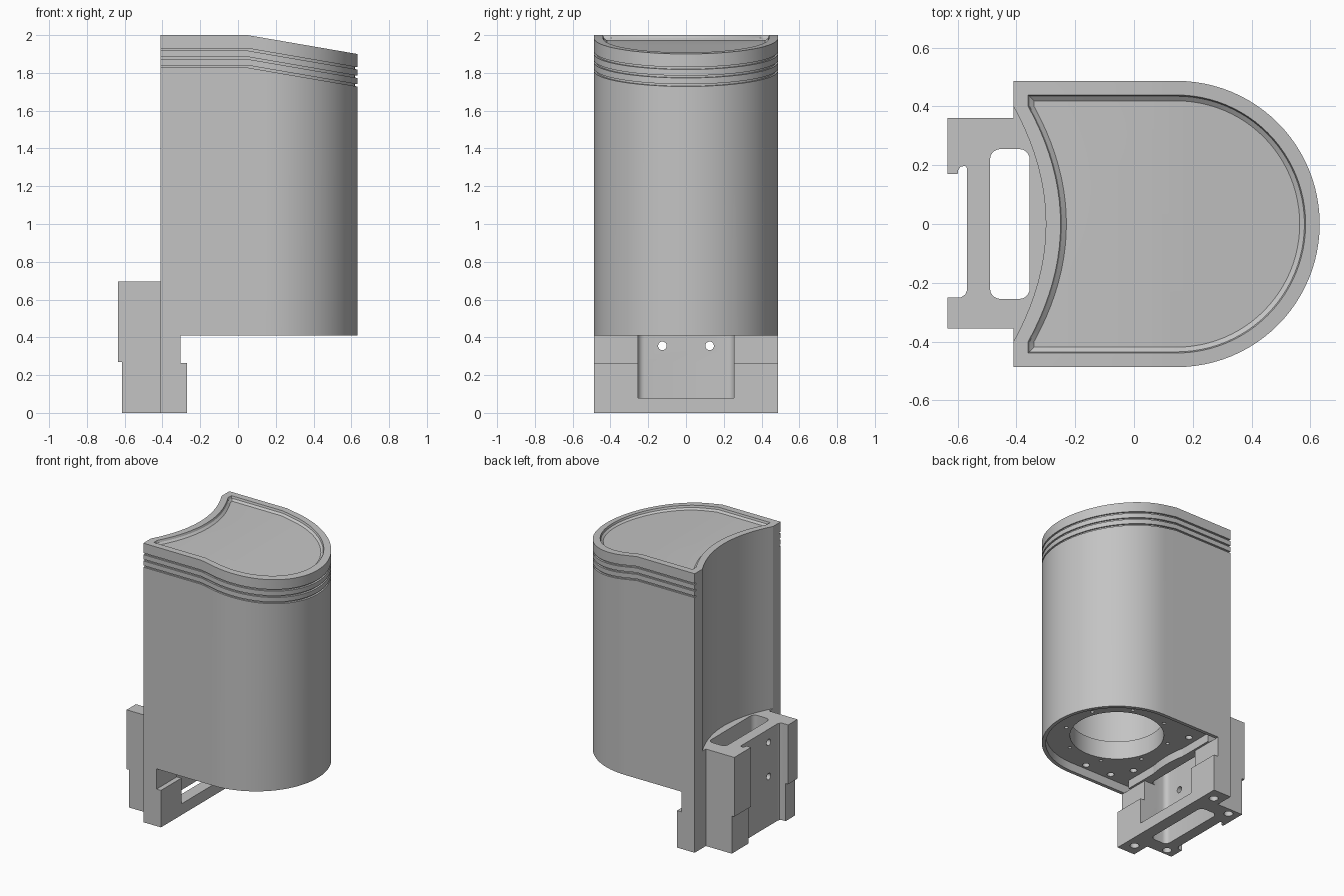
import bpy, bmesh, math
from mathutils import Matrix, Vector

cube = bpy.data.objects.get("Cube")
if cube:
    bpy.data.objects.remove(cube, do_unlink=True)

grey = bpy.data.materials.new("plain grey")
grey.use_nodes = True
colour = (0.55, 0.55, 0.55, 1)
grey.diffuse_color = colour
grey.node_tree.nodes["Principled BSDF"].inputs["Base Color"].default_value = colour

R, CX, FOLD, BACK = 0.487, 0.145, 0.05, -0.41
ARC, CURVE = 48, 20


def finish(bm, name):
    bmesh.ops.recalc_face_normals(bm, faces=bm.faces)
    mesh = bpy.data.meshes.new(name)
    bm.to_mesh(mesh)
    bm.free()
    mesh.materials.append(grey)
    obj = bpy.data.objects.new(name, mesh)
    bpy.context.collection.objects.link(obj)
    return obj


def box(name, lo, hi, round_z=0):
    bm = bmesh.new()
    lo, hi = Vector(lo), Vector(hi)
    size = hi - lo
    bmesh.ops.create_cube(bm, size=1, matrix=Matrix.Translation((lo + hi) / 2)
                          @ Matrix.Diagonal((*size, 1)))
    if round_z:
        upright = [e for e in bm.edges
                   if abs(e.verts[0].co.z - e.verts[1].co.z) > size.z / 2]
        bmesh.ops.bevel(bm, geom=upright, offset=round_z, segments=5,
                        affect='EDGES', profile=0.5)
    return finish(bm, name)


def cylinder(name, centre, radius, depth, axis='Z', sides=16):
    bm = bmesh.new()
    turn = Matrix.Rotation(math.pi / 2, 4, 'Y') if axis == 'X' else Matrix()
    bmesh.ops.create_cone(bm, cap_ends=True, segments=sides, radius1=radius,
                          radius2=radius, depth=depth,
                          matrix=Matrix.Translation(centre) @ turn)
    return finish(bm, name)


def prism(name, points, z0, z1):
    bm = bmesh.new()
    face = bm.faces.new([bm.verts.new((x, y, z0)) for x, y in points])
    out = bmesh.ops.extrude_face_region(bm, geom=[face])
    for v in out["geom"]:
        if isinstance(v, bmesh.types.BMVert):
            v.co.z = z1
    return finish(bm, name)


def cut(obj, cutters):
    bpy.context.view_layer.objects.active = obj
    for c in cutters:
        c.hide_render = True
        mod = obj.modifiers.new("cut", 'BOOLEAN')
        mod.operation, mod.solver, mod.object = 'DIFFERENCE', 'EXACT', c
        bpy.ops.object.modifier_apply(modifier=mod.name)


def top(x):
    return 2 - max(0, x - FOLD) * 0.1 / (R + CX - FOLD)


# D-shaped outline with a scooped back
def outline(inset, back):
    y, xb = R - inset, BACK + back
    pts = [(xb, -y), (FOLD, -y)]
    for i in range(ARC + 1):
        a = math.pi * (i / ARC - 0.5)
        pts.append((CX + y * math.cos(a), y * math.sin(a)))
    pts += [(FOLD, y), (xb, y)]
    for i in range(CURVE + 1):
        t = 1 - 2 * i / CURVE
        pts.append((xb + 0.11 * (1 - t * t), 0.4 * t))
    return pts


# Body: stacked rings from the recessed underside to the dished top
bm = bmesh.new()
rings = []


def ring(inset, back, height):
    rings.append([bm.verts.new((x, y, height(x))) for x, y in outline(inset, back)])


ring(0.025, 0.025, lambda x: 0.47)
ring(0.025, 0.025, lambda x: 0.41)
ring(0, 0, lambda x: 0.41)
for drop in (0.16, 0.115, 0.07):
    for inset, extra in ((0, 0.012), (0.012, 0.012), (0.012, 0), (0, 0)):
        ring(inset, 0, lambda x: top(x) - drop - extra)
ring(0, 0, top)
ring(0.048, 0.05, top)
ring(0.052, 0.055, lambda x: top(x) - 0.015)
ring(0.068, 0.07, lambda x: top(x) - 0.027)
n = len(rings[0])
for a, b in zip(rings, rings[1:]):
    for i in range(n):
        j = (i + 1) % n
        bm.faces.new((a[i], a[j], b[j], b[i]))
bm.faces.new(rings[0][::-1])
last, far = rings[-1], ARC + 3
bm.faces.new(last[1:far + 1])
bm.faces.new(last[far:] + last[:2])
body = finish(bm, "body_shell")

# Bore, inner cavity and bolt holes in the underside
cutters = [cylinder("bore", (CX, 0, 0.5), 0.305, 0.3, sides=64),
           cylinder("cavity", (CX, 0, 1.2), 0.36, 1.2, sides=64)]
for i in range(8):
    a = math.pi * (i + 0.5) / 4
    cutters.append(cylinder("ring_hole", (CX + 0.345 * math.cos(a),
                                          0.345 * math.sin(a), 0.47), 0.012, 0.1))
for x, y in ((0.05, 0.425), (-0.15, 0.415), (-0.23, 0.28)):
    for s in (-1, 1):
        cutters.append(cylinder("bolt_hole", (x, s * y, 0.47), 0.023, 0.1))
cut(body, cutters)


# Bracket: rear block with two ridges and a channel
def rear_outline(x):
    return [(BACK, -0.355), (BACK, 0.36), (x, 0.36), (x, 0.17), (-0.6, 0.17),
            (-0.598, 0.184), (-0.59, 0.195), (-0.575, 0.198), (-0.568, 0.19),
            (-0.568, -0.225), (-0.574, -0.24), (-0.59, -0.25), (x, -0.25),
            (x, -0.355)]


parts = [prism("bracket_lower_back", rear_outline(-0.615), 0, 0.27),
         prism("bracket_upper_back", rear_outline(-0.635), 0.27, 0.695),
         box("bracket_foot", (BACK, -R, 0), (-0.27, R, 0.265)),
         box("bracket_neck", (BACK, -R, 0.265), (-0.305, R, 0.41)),
         box("bracket_ledge", (BACK, -0.4, 0.41), (-0.29, 0.4, 0.695))]

# Slot, front recess, screw holes
slot = box("slot", (-0.49, -0.255, -0.1), (-0.355, 0.255, 0.8), 0.035)
recess = box("recess", (-0.42, -0.255, 0.08), (-0.2, 0.255, 0.41))
pins = [cylinder("pin_hole", (-0.55, s * 0.125, z), 0.023, 0.2, 'X')
        for s in (-1, 1) for z in (0.355, 0.6)]
feet = [cylinder("foot_hole", (x, s * y, 0), 0.03, 0.16)
        for x, y in ((-0.34, 0.4), (-0.54, 0.31)) for s in (-1, 1)]
cut(parts[0], [slot] + feet[2:])
cut(parts[1], [slot] + pins)
cut(parts[2], [slot, recess] + feet[:2])
cut(parts[3], [slot, recess])
cut(parts[4], [slot])
for c in cutters + [slot, recess] + pins + feet:
    bpy.data.objects.remove(c, do_unlink=True)

# Smooth curved walls, crisp edges
bpy.ops.object.select_all(action='DESELECT')
for obj in [body] + parts:
    obj.select_set(True)
bpy.context.view_layer.objects.active = body
bpy.ops.object.shade_smooth_by_angle(angle=math.radians(25))
